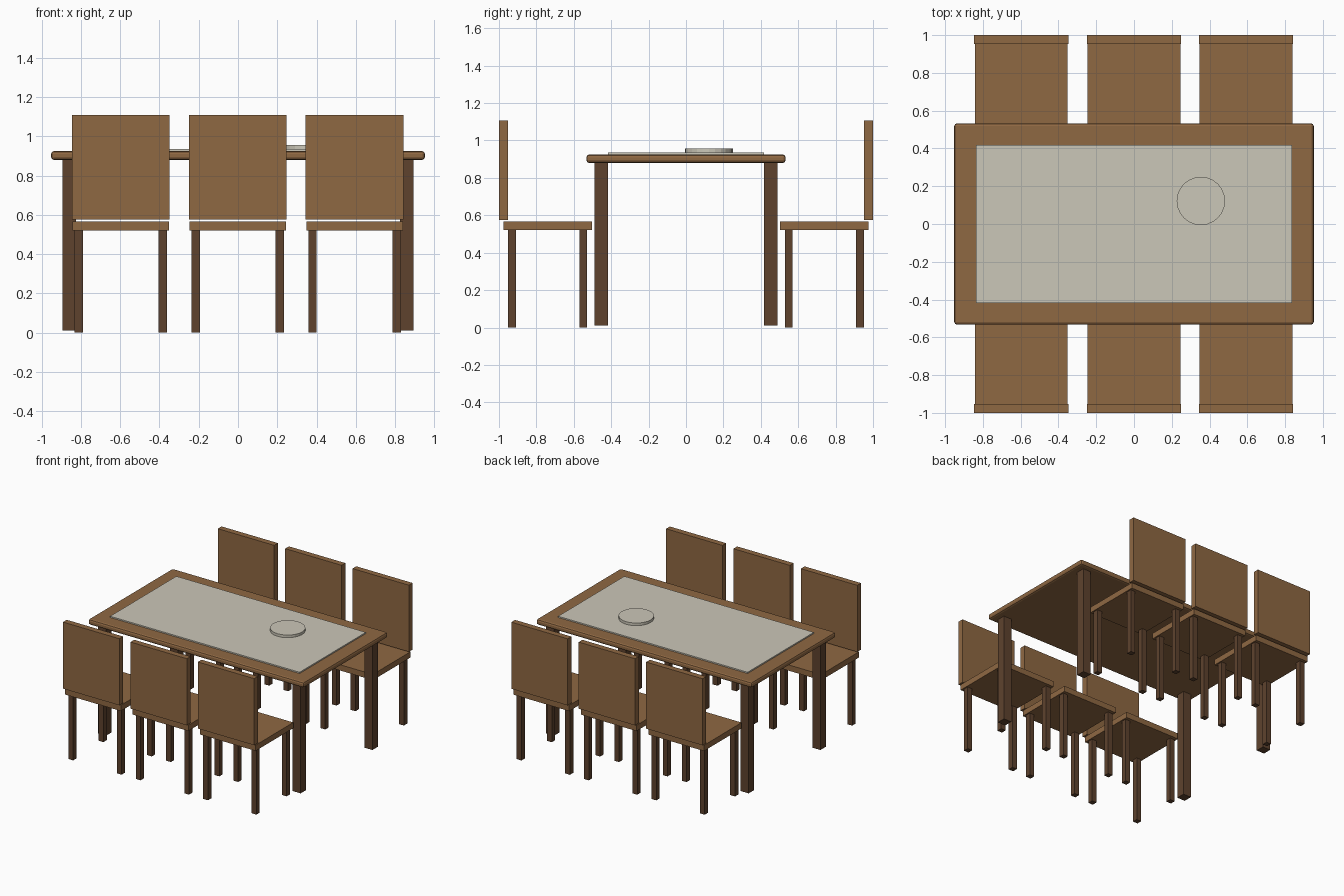
import bpy, bmesh, math

if "Cube" in bpy.data.objects:
    bpy.data.objects.remove(bpy.data.objects["Cube"])


def material(name, rgb):
    m = bpy.data.materials.new(name)
    m.diffuse_color = (*rgb, 1)
    m.use_nodes = True
    m.node_tree.nodes["Principled BSDF"].inputs["Base Color"].default_value = m.diffuse_color
    return m


WOOD = material("warm wood", (0.275, 0.138, 0.055))
DARK = material("dark wood", (0.112, 0.055, 0.027))
PALE = material("pale cloth", (0.60, 0.57, 0.48))


def finish(bm, name, mat):
    mesh = bpy.data.meshes.new(name)
    bm.to_mesh(mesh)
    bm.free()
    mesh.materials.append(mat)
    ob = bpy.data.objects.new(name, mesh)
    bpy.context.collection.objects.link(ob)
    return ob


def box(name, lo, hi, mat):
    bm = bmesh.new()
    bmesh.ops.create_cube(bm, size=1)
    for v in bm.verts:
        v.co = [(a + b) / 2 + c * (b - a) for a, b, c in zip(lo, hi, v.co)]
    return finish(bm, name, mat)


def post(name, x, y, z0, z1, half, mat):
    return box(name, (x - half, y - half, z0), (x + half, y + half, z1), mat)


# Table top with softened edges
top = box("table_top", (-0.952, -0.533, 0.88), (0.952, 0.533, 0.925), WOOD)
bev = top.modifiers.new("rounded_edge", "BEVEL")
bev.width = 0.015
bev.segments = 2

# Table legs
for sx in (-1, 1):
    for sy in (-1, 1):
        post("table_leg", sx * 0.86, sy * 0.453, 0.01, 0.885, 0.035, DARK)

# Cloth panel and round plate
box("table_cloth", (-0.837, -0.418, 0.92), (0.837, 0.418, 0.935), PALE)
bm = bmesh.new()
bmesh.ops.create_cone(bm, cap_ends=True, segments=24, radius1=0.128, radius2=0.128, depth=0.024)
bmesh.ops.translate(bm, verts=bm.verts, vec=(0.354, 0.122, 0.944))
finish(bm, "round_plate", PALE)

# Chairs: three on each long side, backs outward
for side in (-1, 1):
    for cx in (-0.597, -0.001, 0.594):
        def span(a, b):
            return sorted((side * a, side * b))
        y0, y1 = span(0.502, 0.977)
        box("chair_seat", (cx - 0.246, y0, 0.521), (cx + 0.246, y1, 0.567), WOOD)
        y0, y1 = span(0.953, 1.0)
        box("chair_back", (cx - 0.249, y0, 0.576), (cx + 0.249, y1, 1.108), WOOD)
        for dx in (-0.214, 0.214):
            for y in (0.549, 0.931):
                post("chair_leg", cx + dx, side * y, 0, 0.521, 0.021, DARK)
